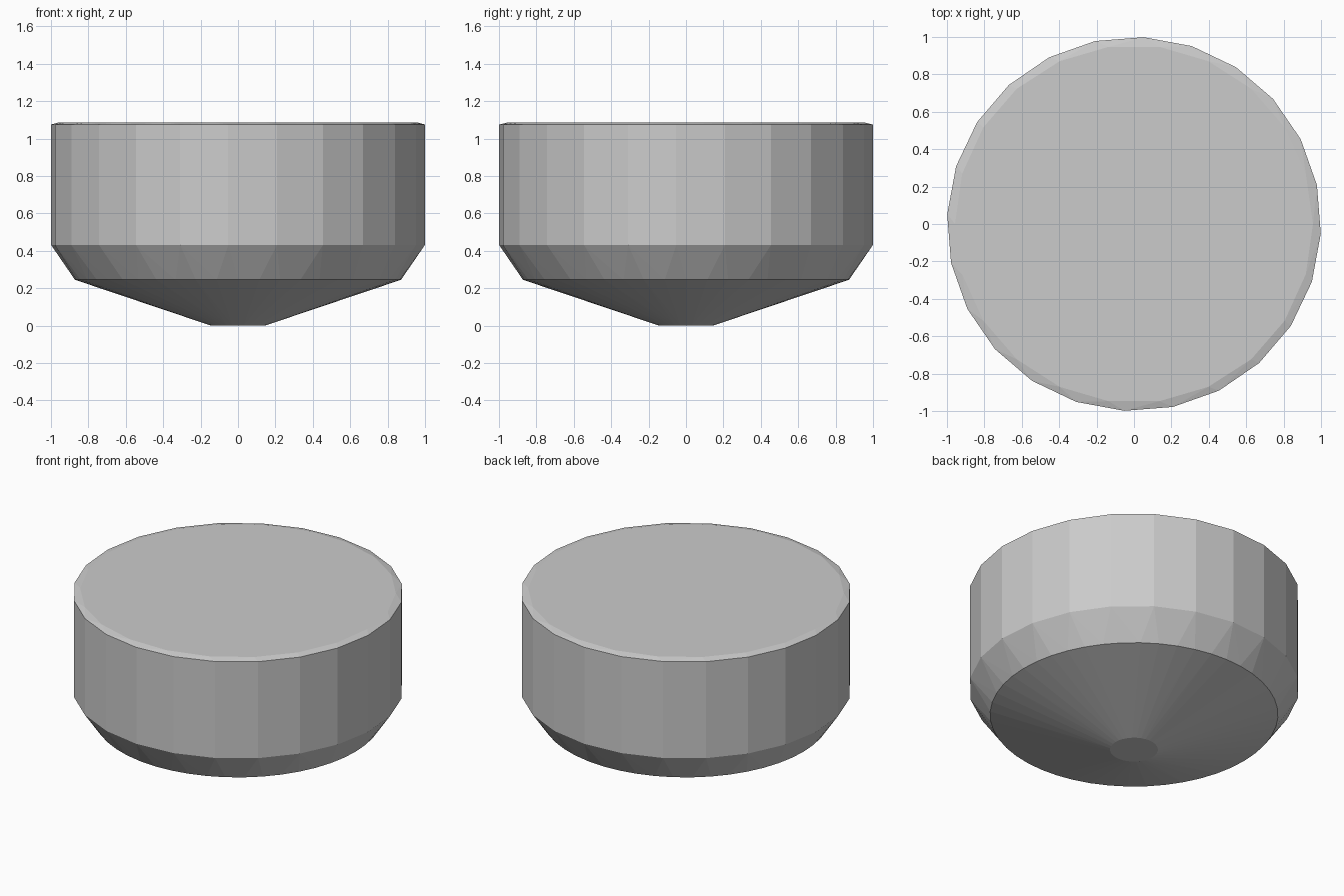
import bpy, bmesh
from math import cos, sin, radians, tau

if "Cube" in bpy.data.objects:
    bpy.data.objects.remove(bpy.data.objects["Cube"])

# Rings of the faceted body: radius, height, sides, turn in degrees
RINGS = [
    (0.145, 0.00, 32, 0),     # small flat foot
    (0.872, 0.245, 48, 0),    # edge of shallow cone
    (1.0, 0.43, 24, -3),      # bottom of wall
    (1.0, 1.075, 24, -3),     # top of wall
    (0.957, 1.087, 22, 0),    # flat lid inside the thin bevel
]

bm = bmesh.new()
for radius, z, sides, turn in RINGS:
    for i in range(sides):
        a = radians(turn) + tau * i / sides
        bm.verts.new((radius * cos(a), radius * sin(a), z))

# The shape is convex, so a hull joins rings with differing side counts
bmesh.ops.convex_hull(bm, input=bm.verts[:])
bmesh.ops.dissolve_limit(bm, angle_limit=radians(0.1),
                         verts=bm.verts[:], edges=bm.edges[:])
bmesh.ops.recalc_face_normals(bm, faces=bm.faces[:])

mesh = bpy.data.meshes.new("faceted_body")
bm.to_mesh(mesh)
bm.free()
body = bpy.data.objects.new("faceted_body", mesh)
bpy.context.collection.objects.link(body)
